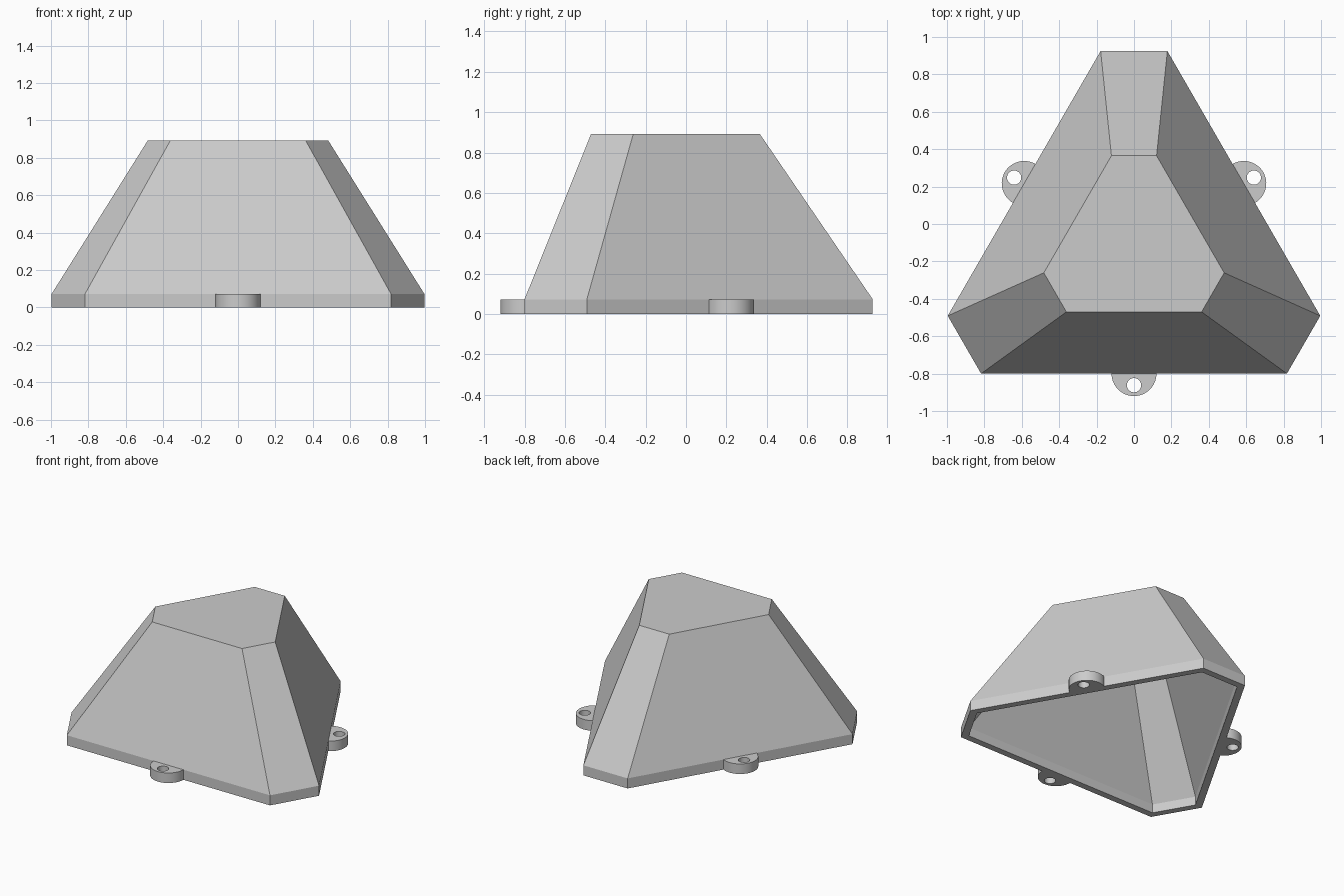
import bpy
import bmesh
from math import pi, cos, sin, sqrt, radians
from mathutils import Matrix, Vector

cube = bpy.data.objects.get("Cube")
if cube:
    bpy.data.objects.remove(cube, do_unlink=True)

CENTRE = Vector((0, -0.122, 0))   # axis of the threefold symmetry
RIM = 0.073
HEIGHT = 0.893
WALL = 0.048

grey = bpy.data.materials.new("plain grey")
grey.use_nodes = True
grey.diffuse_color = (0.6, 0.6, 0.6, 1)
grey.node_tree.nodes["Principled BSDF"].inputs["Base Color"].default_value = (0.6, 0.6, 0.6, 1)


def finish(name, bm):
    """Turn a bmesh into a named grey object."""
    bmesh.ops.recalc_face_normals(bm, faces=bm.faces)
    mesh = bpy.data.meshes.new(name)
    bm.to_mesh(mesh)
    bm.free()
    mesh.materials.append(grey)
    obj = bpy.data.objects.new(name, mesh)
    bpy.context.collection.objects.link(obj)
    return obj


def ring(bm, long_side, corner, z):
    """Triangle with cut corners, given by the distances of its sides from the axis."""
    half = (long_side - corner / 2) / (sqrt(3) / 2)
    verts = []
    for k in range(3):
        turn = Matrix.Rotation(k * 2 * pi / 3, 3, 'Z')
        for x in (half, -half):
            verts.append(bm.verts.new(CENTRE + turn @ Vector((x, corner, z))))
    return verts


# Hollow housing, open at the bottom: outer skin up, inner skin down
bm = bmesh.new()
rings = [
    ring(bm, 0.678, 1.047, 0),
    ring(bm, 0.678, 1.047, RIM),
    ring(bm, 0.348, 0.487, HEIGHT),
    ring(bm, 0.348 - 0.03, 0.487 - 0.03, HEIGHT - WALL),
    ring(bm, 0.678 - WALL, 1.047 - WALL, RIM - 0.01),
    ring(bm, 0.678 - WALL, 1.047 - WALL, 0),
]
for i, lower in enumerate(rings):
    upper = rings[(i + 1) % len(rings)]
    if i == 2:      # flat roof, outside and inside
        bm.faces.new(lower)
        bm.faces.new(upper)
        continue
    for j in range(6):
        n = (j + 1) % 6
        bm.faces.new((lower[j], lower[n], upper[n], upper[j]))
finish("housing", bm)


def loop(bm, points):
    verts = [bm.verts.new((x, y, 0)) for x, y in points]
    return [bm.edges.new((v, verts[(i + 1) % len(verts)])) for i, v in enumerate(verts)]


# Half-round mounting tabs with a screw hole, one per long side
for k, side in enumerate(("front", "left", "right")):
    bm = bmesh.new()
    arc = [(0.12 * cos(pi + pi * i / 32), -0.8 + 0.12 * sin(pi + pi * i / 32)) for i in range(33)]
    hole = [(0.038 * cos(2 * pi * i / 32), -0.862 + 0.038 * sin(2 * pi * i / 32)) for i in range(32)]
    edges = loop(bm, arc + [(0.12, -0.79), (-0.12, -0.79)]) + loop(bm, hole)
    bmesh.ops.triangle_fill(bm, edges=edges, use_beauty=True)
    top = bmesh.ops.extrude_face_region(bm, geom=bm.faces[:], use_keep_orig=True)["geom"]
    bmesh.ops.translate(bm, vec=(0, 0, RIM), verts=[v for v in top if isinstance(v, bmesh.types.BMVert)])
    bmesh.ops.rotate(bm, cent=CENTRE, matrix=Matrix.Rotation(k * 2 * pi / 3, 3, 'Z'), verts=bm.verts)
    tab = finish(side + "_mounting_tab", bm)
    tab.data.shade_smooth()
    tab.data.set_sharp_from_angle(angle=radians(30))
